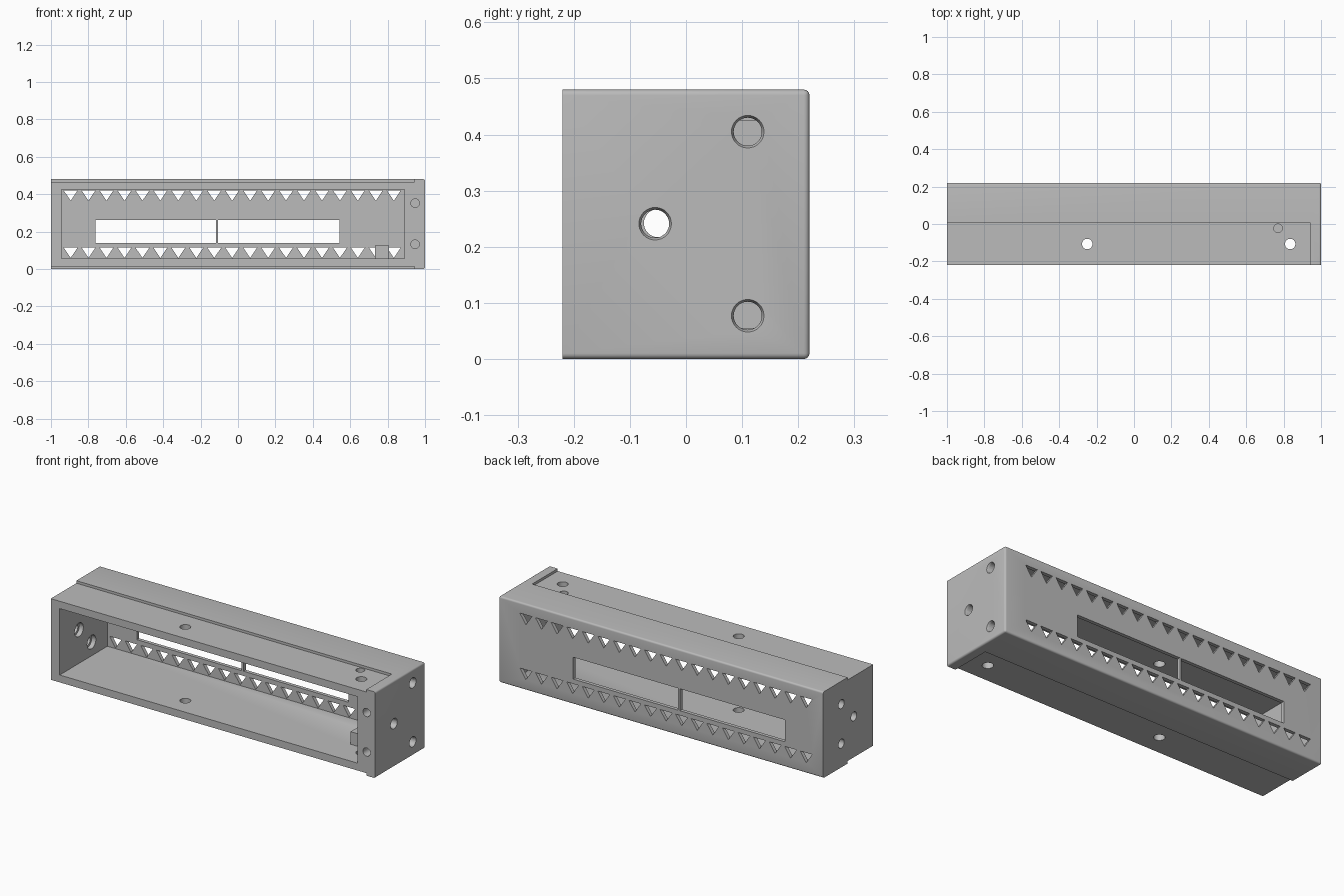
import bpy
import bmesh
from math import pi, radians
from mathutils import Matrix, Vector

cube = bpy.data.objects.get("Cube")
if cube:
    bpy.data.objects.remove(cube, do_unlink=True)

grey = bpy.data.materials.new("plain grey")
grey.use_nodes = True
colour = (0.5, 0.5, 0.5, 1)
grey.diffuse_color = colour
grey.node_tree.nodes["Principled BSDF"].inputs["Base Color"].default_value = colour


def add_box(bm, x, y, z):
    """Box from three (low, high) ranges."""
    mid = Vector([(a + b) / 2 for a, b in (x, y, z)])
    size = [b - a for a, b in (x, y, z)]
    bmesh.ops.create_cube(bm, size=1, matrix=Matrix.Translation(mid) @ Matrix.Diagonal((*size, 1)))


def add_rod(bm, start, axis, length, r1, r2=None, sides=32):
    """Cylinder or cone from a start point along an axis."""
    axis = Vector(axis)
    turn = axis.to_track_quat('Z', 'Y').to_matrix().to_4x4()
    place = Matrix.Translation(Vector(start) + axis * length / 2)
    bmesh.ops.create_cone(bm, cap_ends=True, segments=sides, radius1=r1,
                          radius2=r1 if r2 is None else r2, depth=length, matrix=place @ turn)


def add_triangle(bm, x, top, width, height, y):
    """Downward-pointing triangular prism through the back wall."""
    outline = [(x - width / 2, top), (x + width / 2, top), (x, top - height)]
    face = bm.faces.new([bm.verts.new((px, y[0], pz)) for px, pz in outline])
    out = bmesh.ops.extrude_face_region(bm, geom=[face])
    moved = [v for v in out["geom"] if isinstance(v, bmesh.types.BMVert)]
    bmesh.ops.translate(bm, verts=moved, vec=(0, y[1] - y[0], 0))


def finish(bm, name):
    bmesh.ops.recalc_face_normals(bm, faces=bm.faces[:])
    mesh = bpy.data.meshes.new(name)
    bm.to_mesh(mesh)
    bm.free()
    mesh.materials.append(grey)
    obj = bpy.data.objects.new(name, mesh)
    bpy.context.collection.objects.link(obj)
    return obj


def cut(target, bm):
    """Subtract a set of separate solids, then drop the cutter."""
    cutter = finish(bm, "cutter")
    cutter.hide_render = True
    mod = target.modifiers.new("cut", 'BOOLEAN')
    mod.operation = 'DIFFERENCE'
    mod.solver = 'EXACT'
    mod.object = cutter
    bpy.context.view_layer.objects.active = target
    bpy.ops.object.modifier_apply(modifier=mod.name)
    bpy.data.objects.remove(cutter, do_unlink=True)


# Housing block with softened back and right-end edges
HEIGHT = 0.48
bm = bmesh.new()
add_box(bm, (-1, 1), (-0.22, 0.22), (0, HEIGHT))
soft = []
for e in bm.edges:
    m = (e.verts[0].co + e.verts[1].co) / 2
    on_end, on_back = m.x > 0.9, m.y > 0.2
    on_rim = m.z < 0.01 or m.z > HEIGHT - 0.01
    if (on_rim and (on_end or on_back) and m.x > -0.9) or (on_end and on_back):
        soft.append(e)
bmesh.ops.bevel(bm, geom=soft, offset=0.01, segments=4, profile=0.5, affect='EDGES')
housing = finish(bm, "housing")

# Open cavity and the shallow steps on top and bottom
bm = bmesh.new()
add_box(bm, (-0.945, 0.89), (-0.3, 0.2), (0.055, 0.425))
add_box(bm, (-1.1, 0.945), (-0.3, 0.005), (-0.1, 0.014))
add_box(bm, (-1.1, 0.945), (-0.3, 0.005), (HEIGHT - 0.014, 0.6))
cut(housing, bm)

# Back windows and triangular vents
bm = bmesh.new()
wall = (0.18, 0.25)
for x in ((-0.763, -0.117), (-0.106, 0.542)):
    add_box(bm, x, wall, (0.14, 0.262))
for i in range(19):
    for top in (0.42, 0.114):
        add_triangle(bm, -0.895 + i * 0.096, top, 0.074, 0.055, wall)
cut(housing, bm)

# Screw holes in the ends, top, bottom and front of the end block
left_holes = [(0.06, 0.352), (0.06, 0.132), (-0.05, 0.242)]
right_holes = [(0.11, 0.405), (0.11, 0.077), (-0.055, 0.241)]
bm = bmesh.new()
for y, z in left_holes:
    add_rod(bm, (-1.1, y, z), (1, 0, 0), 0.2, 0.025)
for y, z in right_holes:
    add_rod(bm, (0.85, y, z), (1, 0, 0), 0.2, 0.025)
for x in (-0.25, 0.835):
    add_rod(bm, (x, -0.107, -0.1), (0, 0, 1), 0.7, 0.028)
add_rod(bm, (0.77, -0.023, 0.4), (0, 0, 1), 0.2, 0.023)
for z in (0.352, 0.132):
    add_rod(bm, (0.947, -0.3, z), (0, 1, 0), 0.28, 0.023)
cut(housing, bm)

# Counterbores inside the left wall and countersinks on the right end
bm = bmesh.new()
for y, z in left_holes:
    add_rod(bm, (-0.97, y, z), (1, 0, 0), 0.05, 0.038)
for y, z in right_holes:
    add_rod(bm, (0.99, y, z), (1, 0, 0), 0.02, 0.024, 0.034)
cut(housing, bm)

# Small post on the cavity floor
bm = bmesh.new()
add_box(bm, (0.732, 0.806), (-0.055, 0.015), (0.05, 0.125))
post = finish(bm, "floor_post")

# Smooth rounded surfaces, keep corners sharp
bpy.ops.object.select_all(action='DESELECT')
for obj in (housing, post):
    obj.select_set(True)
bpy.context.view_layer.objects.active = housing
bpy.ops.object.shade_smooth_by_angle(angle=radians(30))
